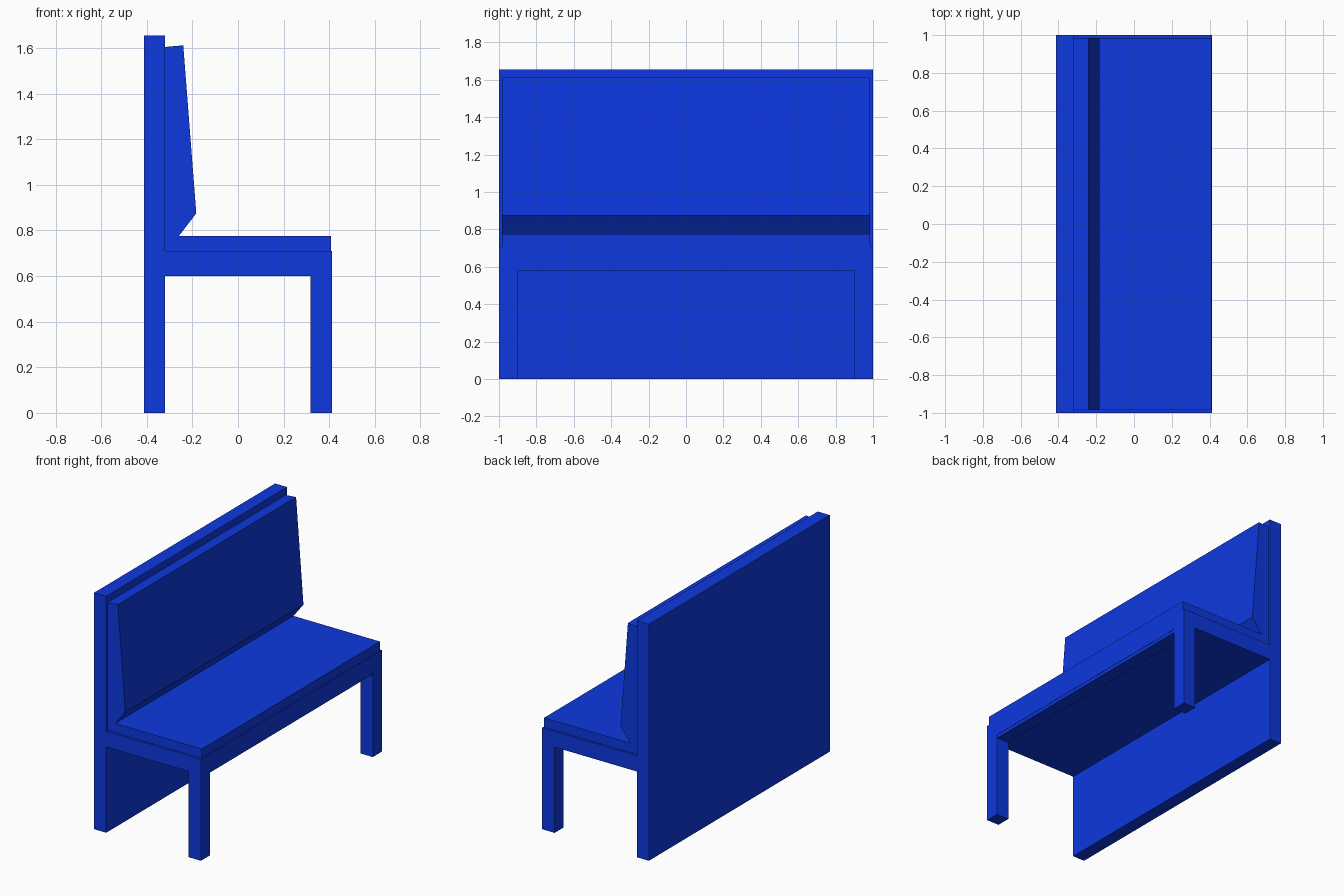
import bpy
import bmesh

cube = bpy.data.objects.get("Cube")
if cube:
    bpy.data.objects.remove(cube, do_unlink=True)

# One blue finish for the whole bench
blue = bpy.data.materials.new("bright_blue")
blue.use_nodes = True
colour = (0.004, 0.04, 0.74, 1.0)
blue.diffuse_color = colour
blue.node_tree.nodes["Principled BSDF"].inputs["Base Color"].default_value = colour


def extrude(name, profile, y0, y1):
    """Solid made by sweeping an (x, z) profile from y0 to y1."""
    bm = bmesh.new()
    base = bm.faces.new([bm.verts.new((x, y0, z)) for x, z in profile])
    swept = bmesh.ops.extrude_face_region(bm, geom=[base])
    top = [g for g in swept["geom"] if isinstance(g, bmesh.types.BMVert)]
    bmesh.ops.translate(bm, verts=top, vec=(0, y1 - y0, 0))
    if base.is_valid is False or len(bm.faces) == len(profile) + 1:
        bmesh.ops.holes_fill(bm, edges=bm.edges)
    bmesh.ops.recalc_face_normals(bm, faces=bm.faces)
    mesh = bpy.data.meshes.new(name)
    bm.to_mesh(mesh)
    bm.free()
    mesh.materials.append(blue)
    obj = bpy.data.objects.new(name, mesh)
    bpy.context.collection.objects.link(obj)
    return obj


def box(name, x0, x1, y0, y1, z0, z1):
    return extrude(name, [(x0, z0), (x1, z0), (x1, z1), (x0, z1)], y0, y1)


BACK, PANEL, LEG, FRONT = -0.413, -0.32, 0.317, 0.413
INNER, PAD = 0.9, 0.985
RAIL, SEAT, TOP = 0.6, 0.71, 0.775

# Tall back panel reaching the floor
box("back_panel", BACK, PANEL, -1, 1, 0, 1.655)

# Seat frame, with a deeper apron between the front legs
box("seat_frame", PANEL, FRONT, -1, 1, RAIL, SEAT)
box("front_apron", LEG, FRONT - 0.002, -INNER, INNER, 0.577, RAIL)

# Front legs
for side, y in (("right", -1), ("left", INNER)):
    box(side + "_front_leg", LEG, FRONT, y, y + 1 - INNER, 0, RAIL)

# Cushions
box("seat_cushion", PANEL, FRONT - 0.004, -PAD, PAD, SEAT, TOP)
extrude("backrest_cushion",
        [(PANEL, TOP), (-0.26, TOP), (-0.183, 0.875), (-0.24, 1.612), (PANEL, 1.605)],
        -PAD, PAD)
